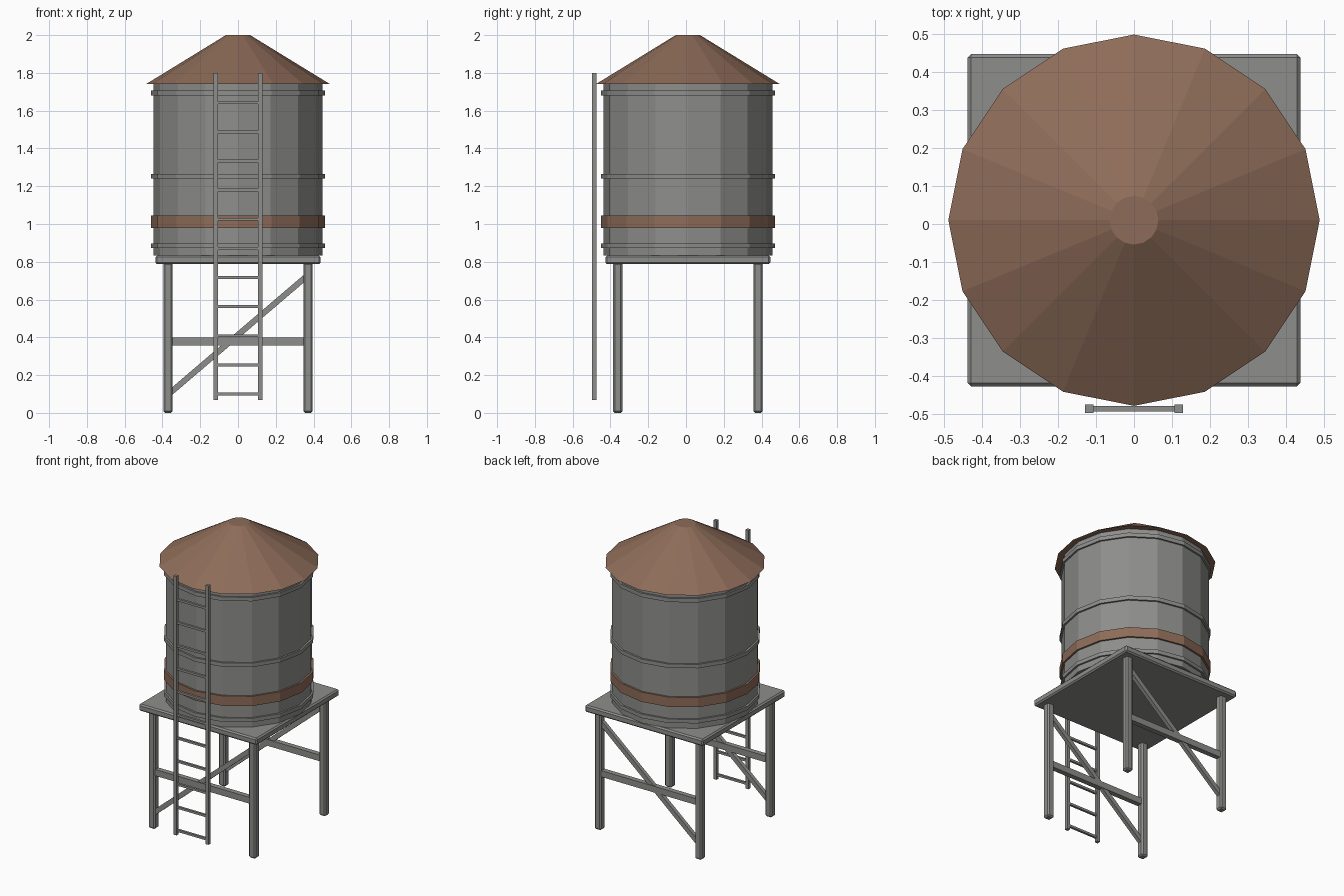
import bpy, bmesh, math
from mathutils import Matrix, Vector

if "Cube" in bpy.data.objects:
    bpy.data.objects.remove(bpy.data.objects["Cube"])

CY = 0.01  # tower axis sits slightly behind centre because of the ladder


def material(name, rgb):
    m = bpy.data.materials.new(name)
    m.diffuse_color = (*rgb, 1)
    m.use_nodes = True
    m.node_tree.nodes["Principled BSDF"].inputs["Base Color"].default_value = m.diffuse_color
    return m


GREY = material("weathered grey", (0.27, 0.27, 0.262))
BROWN = material("rust brown", (0.27, 0.15, 0.1))


def finish(bm, name, mat):
    me = bpy.data.meshes.new(name)
    bm.to_mesh(me)
    bm.free()
    me.materials.append(mat)
    ob = bpy.data.objects.new(name, me)
    bpy.context.collection.objects.link(ob)
    return ob


def box(name, centre, size, mat=GREY, bevel=0.0, tilt=0.0):
    bm = bmesh.new()
    bmesh.ops.create_cube(bm, size=1)
    bmesh.ops.scale(bm, vec=size, verts=bm.verts)
    if bevel:
        bmesh.ops.bevel(bm, geom=bm.edges[:], offset=bevel, segments=1,
                        affect='EDGES', profile=0.5)
    bmesh.ops.transform(bm, verts=bm.verts, matrix=Matrix.Translation(
        Vector(centre)) @ Matrix.Rotation(tilt, 4, 'Y'))
    return finish(bm, name, mat)


def drum(name, r_low, r_high, z0, z1, mat):
    # 16-sided solid, corners on the x and y axes
    bm = bmesh.new()
    bmesh.ops.create_cone(bm, cap_ends=True, segments=16, radius1=r_low,
                          radius2=r_high, depth=z1 - z0)
    bmesh.ops.translate(bm, verts=bm.verts, vec=(0, CY, (z0 + z1) / 2))
    return finish(bm, name, mat)


# Tank, hoops and roof
drum("tank", 0.448, 0.448, 0.832, 1.745, GREY)
for name, z0, z1, mat in (("lower_hoop", 0.872, 0.898, GREY),
                          ("painted_band", 0.98, 1.045, BROWN),
                          ("middle_hoop", 1.24, 1.266, GREY),
                          ("upper_hoop", 1.68, 1.706, GREY)):
    drum(name, 0.46, 0.46, z0, z1, mat)
drum("roof", 0.488, 0.064, 1.74, 2.0, BROWN)

# Platform and legs
box("platform", (0, CY, 0.81), (0.874, 0.874, 0.046), bevel=0.009)
for sy, side in ((-1, "front"), (1, "back")):
    y = CY + sy * 0.371
    for sx, hand in ((-1, "left"), (1, "right")):
        box(f"{side}_{hand}_leg", (sx * 0.371, y, 0.3975),
            (0.049, 0.049, 0.795), bevel=0.009)
    # Cross beam and single diagonal brace on front and back only
    box(f"{side}_beam", (0, y, 0.379), (0.72, 0.034, 0.042))
    rise, run = 0.632, 0.74
    box(f"{side}_brace", (0, y, 0.413),
        (math.hypot(rise, run), 0.026, 0.031), tilt=-math.atan2(rise, run))

# Ladder
for sx, hand in ((-1, "left"), (1, "right")):
    box(f"ladder_{hand}_rail", (sx * 0.118, -0.486, 0.934),
        (0.022, 0.022, 1.73))
for i in range(11):
    box(f"ladder_rung_{i + 1}", (0, -0.486, 0.1 + i * 0.1542),
        (0.23, 0.015, 0.015))
